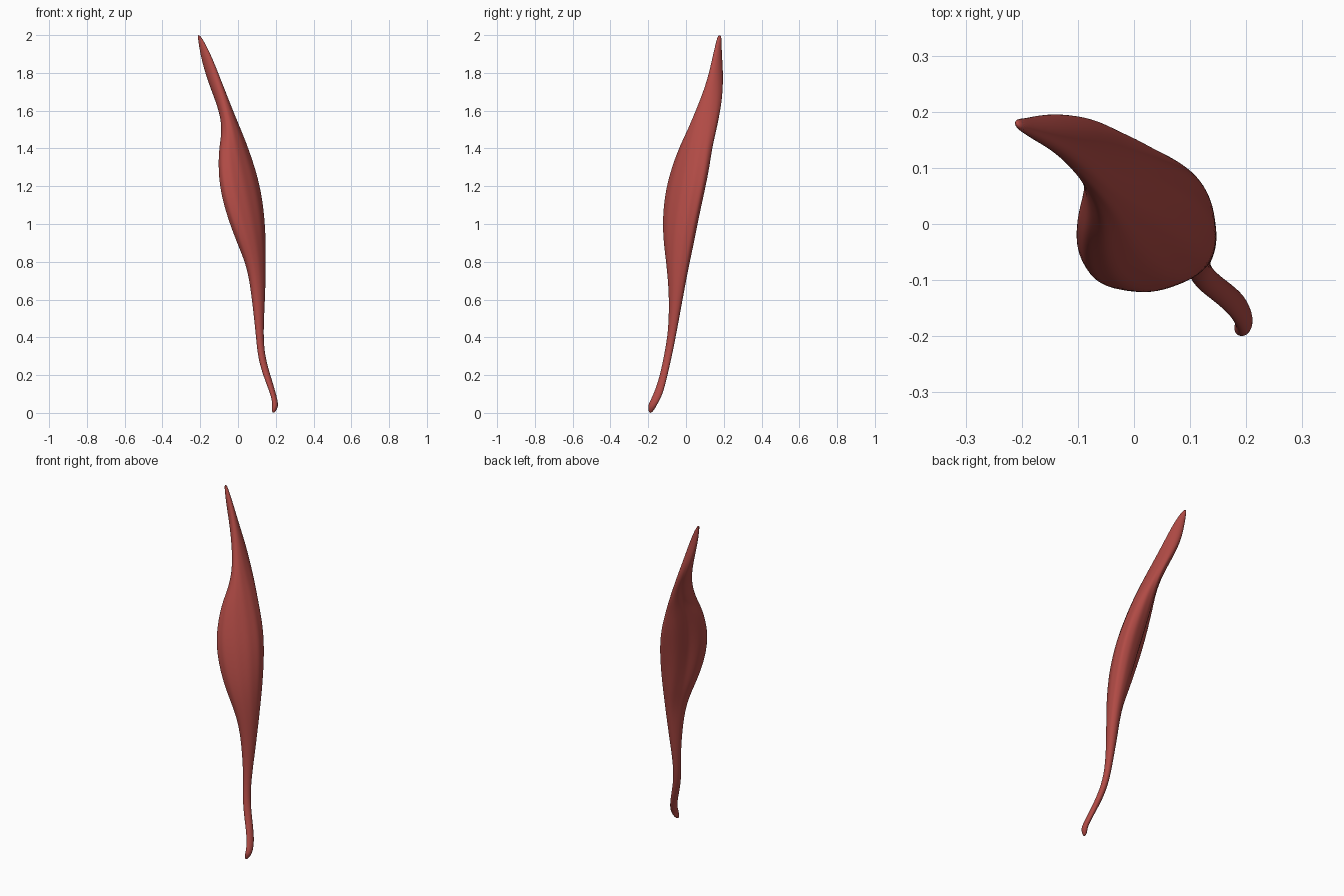
import bpy
import bmesh
import math

SEGMENTS = 48

# Muscle stations from tip to tail: height, x min, x max, y min, y max
STATIONS = [
    (2.0, -.214, -.202, .17, .186),
    (1.97, -.21, -.182, .161, .188),
    (1.9, -.2, -.145, .144, .19),
    (1.78, -.169, -.097, .118, .2),
    (1.66, -.122, -.05, .076, .196),
    (1.56, -.09, -.01, .034, .176),
    (1.47, -.088, .028, -.005, .156),
    (1.4, -.102, .055, -.038, .139),
    (1.28, -.106, .096, -.082, .119),
    (1.15, -.091, .127, -.114, .091),
    (1.0, -.045, .143, -.125, .06),
    (.88, .003, .147, -.116, .038),
    (.76, .052, .147, -.1, .012),
    (.6, .074, .143, -.088, -.018),
    (.42, .094, .133, -.094, -.051),
    (.3, .104, .142, -.117, -.075),
    (.2, .132, .171, -.137, -.098),
    (.1, .172, .202, -.17, -.122),
    (.045, .184, .214, -.2, -.153),
    (.022, .177, .208, -.2, -.165),
    (0, .182, .194, -.196, -.182),
]


def bump(value, centre, spread):
    """Smooth bell curve used to fade details in and out."""
    return math.exp(-((value - centre) / spread) ** 2)


def section(z, x_min, x_max, y_min, y_max):
    """Slanted oval cross-section with a hollow back and fine fibres."""
    centre_x, half_x = (x_min + x_max) / 2, (x_max - x_min) / 2
    centre_y, half_y = (y_min + y_max) / 2, (y_max - y_min) / 2
    belly = bump(z, 1.2, .42)
    # The belly lies one way and the upper tendon twists the other way
    slant = math.radians(8 + 21 * belly - 42 * bump(z, 1.82, .27))
    points = []
    for i in range(SEGMENTS):
        angle = math.tau * i / SEGMENTS
        # The back face, away from the bulging front, is pressed inward
        offset = math.atan2(math.sin(angle - 2.25), math.cos(angle - 2.25))
        hollow = .38 * belly * bump(offset, 0, .55)
        # The back outer edge is drawn out to a crisper corner
        corner = .06 * belly * bump(angle, .6, .35)
        fibre = .012 * belly * math.sin(11 * angle + 3 * z)
        size = 1 - hollow + corner + fibre
        points.append((
            centre_x + half_x * size * math.cos(angle),
            centre_y + half_y * size * math.sin(angle + slant),
            z,
        ))
    return points


def loft(name, rings, material):
    """Skin a stack of closed rings and cap both ends."""
    bm = bmesh.new()
    loops = [[bm.verts.new(point) for point in ring] for ring in rings]
    for upper, lower in zip(loops, loops[1:]):
        for i in range(SEGMENTS):
            j = (i + 1) % SEGMENTS
            bm.faces.new((upper[i], upper[j], lower[j], lower[i]))
    bm.faces.new(loops[0])
    bm.faces.new(loops[-1])
    bmesh.ops.recalc_face_normals(bm, faces=bm.faces)
    mesh = bpy.data.meshes.new(name)
    bm.to_mesh(mesh)
    bm.free()
    mesh.materials.append(material)
    mesh.shade_smooth()
    obj = bpy.data.objects.new(name, mesh)
    bpy.context.collection.objects.link(obj)
    return obj


default_cube = bpy.data.objects.get("Cube")
if default_cube:
    bpy.data.objects.remove(default_cube, do_unlink=True)

# Muscle colour
red = bpy.data.materials.new("muscle_red")
red.use_nodes = True
colour = (.44, .07, .06, 1)
red.diffuse_color = colour
red.node_tree.nodes["Principled BSDF"].inputs["Base Color"].default_value = colour

# Muscle belly with its upper and lower tendons
muscle = loft("muscle_belly", [section(*row) for row in STATIONS], red)
smooth = muscle.modifiers.new("smooth_surface", "SUBSURF")
smooth.levels = 2
smooth.render_levels = 2
